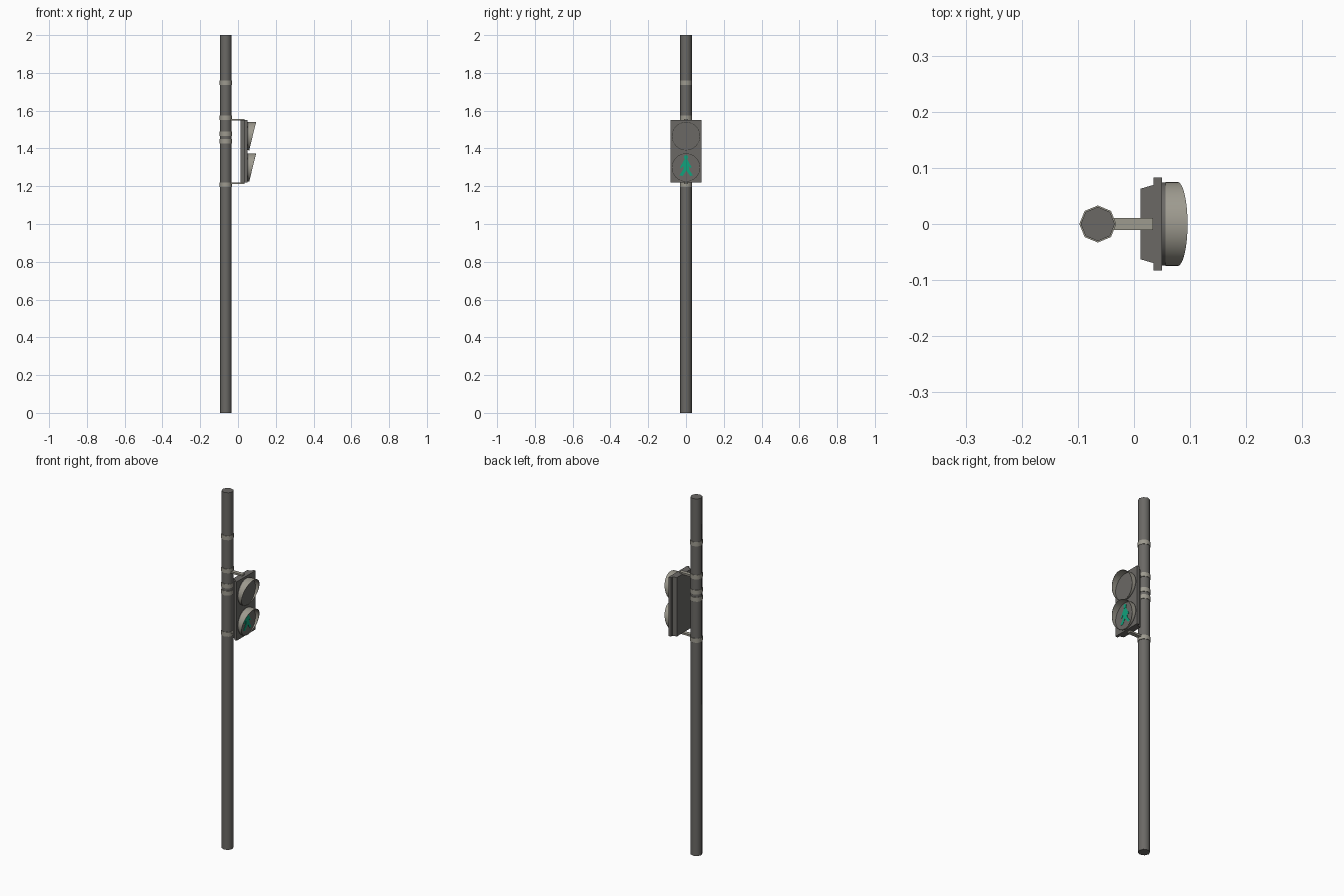
import bpy, bmesh, math

if "Cube" in bpy.data.objects:
    bpy.data.objects.remove(bpy.data.objects["Cube"])

def mat(name, rgb):
    m = bpy.data.materials.new(name)
    m.diffuse_color = (*rgb, 1)
    m.use_nodes = True
    m.node_tree.nodes["Principled BSDF"].inputs["Base Color"].default_value = m.diffuse_color
    return m

DARK = mat("dark_grey", (0.145, 0.14, 0.13))
LIGHT = mat("warm_grey", (0.34, 0.325, 0.275))
GREEN = mat("signal_green", (0.005, 0.36, 0.2))

def make(name, verts, faces, material, smooth=None):
    me = bpy.data.meshes.new(name)
    me.from_pydata(verts, [], faces)
    bm = bmesh.new()
    bm.from_mesh(me)
    bmesh.ops.recalc_face_normals(bm, faces=bm.faces)
    bm.to_mesh(me)
    bm.free()
    me.materials.append(material)
    ob = bpy.data.objects.new(name, me)
    bpy.context.collection.objects.link(ob)
    if smooth:
        bpy.ops.object.select_all(action='DESELECT')
        ob.select_set(True)
        bpy.context.view_layer.objects.active = ob
        bpy.ops.object.shade_smooth_by_angle(angle=math.radians(smooth))
    return ob

def loft(name, loops, material, smooth=None, closed=False):
    """Skin equal-length loops; cap the ends, or join last to first."""
    n, k = len(loops[0]), len(loops)
    verts = [p for l in loops for p in l]
    faces = [(a * n + i, a * n + (i + 1) % n, (a + 1) % k * n + (i + 1) % n, (a + 1) % k * n + i)
             for a in range(k if closed else k - 1) for i in range(n)]
    if not closed:
        faces += [tuple(range(n)), tuple(range((k - 1) * n, k * n))]
    return make(name, verts, faces, material, smooth)

def box(name, x0, x1, y, z0, z1, material, y_end=None):
    ye = y if y_end is None else y_end
    loops = [[(x, -w, z0), (x, w, z0), (x, w, z1), (x, -w, z1)] for x, w in ((x0, y), (x1, ye))]
    return loft(name, loops, material)

PX = -0.0645

def octagon(r, z):
    return [(PX + r * math.cos(i * math.pi / 4), r * math.sin(i * math.pi / 4), z) for i in range(8)]

# pole and clamp bands
loft("pole", [octagon(0.0305, 0), octagon(0.0305, 2)], DARK, 50)
for i, z in enumerate((1.207, 1.437, 1.477, 1.562, 1.747)):
    loft(f"clamp_band_{i}", [octagon(0.033, z - 0.012), octagon(0.033, z + 0.012)], LIGHT, 50)

# mounting brackets
for name, z in (("lower_bracket", 1.211), ("upper_bracket", 1.547)):
    box(name, -0.045, 0.034, 0.011, z, z + 0.01, LIGHT)

# housing: tapered back and wider front plate
box("housing_back", 0.012, 0.036, 0.063, 1.22, 1.55, DARK, 0.07)
box("housing_front_plate", 0.035, 0.05, 0.083, 1.22, 1.55, DARK)

N = 32
R = 0.074

def ring(r, cz, x_of):
    """Circle facing +x; x_of gives depth from height (-1 to 1)."""
    return [(x_of(math.sin(t)), r * math.cos(t), cz + r * math.sin(t))
            for t in (2 * math.pi * i / N for i in range(N))]

for name, cz in (("lower", 1.299), ("upper", 1.465)):
    # lens disc
    loft(name + "_lens", [ring(R, cz, lambda s: 0.048), ring(R, cz, lambda s: 0.057)], DARK, 30)
    # visor tube with slanted mouth
    back = lambda s: 0.056
    mouth = lambda s: 0.0775 + 0.018 * s
    loft(name + "_visor", [ring(R + 0.001, cz, back), ring(R + 0.001, cz, mouth),
                           ring(R - 0.001, cz, mouth), ring(R - 0.001, cz, back)],
         LIGHT, 30, closed=True)

# green walking figure on the lower lens
body = [(-0.008, 1.342), (0.008, 1.342), (0.016, 1.325), (0.030, 1.300), (0.022, 1.297),
        (0.014, 1.308), (0.018, 1.285), (0.036, 1.258), (0.022, 1.254), (0.002, 1.283),
        (-0.018, 1.254), (-0.034, 1.258), (-0.014, 1.290), (-0.014, 1.308),
        (-0.026, 1.294), (-0.032, 1.300), (-0.016, 1.328)]
head = [(0.010 * math.cos(i * math.pi / 6), 1.353 + 0.012 * math.sin(i * math.pi / 6)) for i in range(12)]
for name, pts in (("walking_figure_body", body), ("walking_figure_head", head)):
    loft(name, [[(x, y, z) for y, z in pts] for x in (0.0565, 0.0585)], GREEN)
